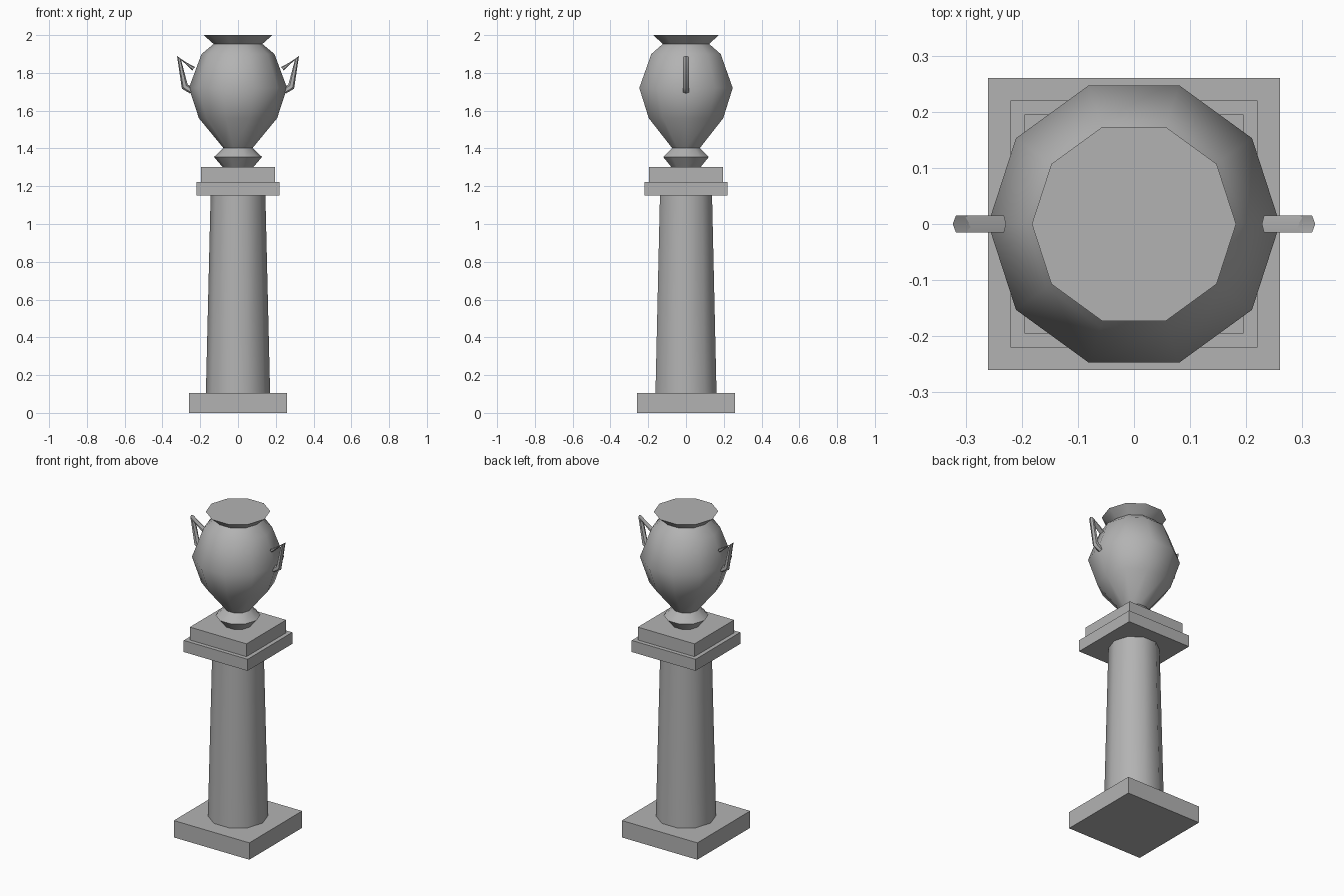
import bpy
import bmesh
from math import cos, sin, tau, radians
from mathutils import Vector

cube = bpy.data.objects.get("Cube")
if cube:
    bpy.data.objects.remove(cube)

stone = bpy.data.materials.new("grey_stone")
stone.use_nodes = True
grey = (0.45, 0.45, 0.45, 1)
stone.diffuse_color = grey
stone.node_tree.nodes["Principled BSDF"].inputs["Base Color"].default_value = grey


def finish(name, bm, smooth=True):
    bmesh.ops.recalc_face_normals(bm, faces=bm.faces)
    mesh = bpy.data.meshes.new(name)
    bm.to_mesh(mesh)
    bm.free()
    mesh.materials.append(stone)
    if smooth:
        mesh.shade_smooth()
        mesh.set_sharp_from_angle(angle=radians(45))
    obj = bpy.data.objects.new(name, mesh)
    bpy.context.scene.collection.objects.link(obj)
    return obj


def slab(name, half, low, high):
    bm = bmesh.new()
    bmesh.ops.create_cube(bm, size=1)
    bmesh.ops.scale(bm, vec=(2 * half, 2 * half, high - low), verts=bm.verts)
    bmesh.ops.translate(bm, vec=(0, 0, (low + high) / 2), verts=bm.verts)
    return finish(name, bm, smooth=False)


def loft(name, sides, sections):
    """Join rings given as (centre, axis u, axis v), capping both ends."""
    bm = bmesh.new()
    rings = []
    for centre, u, v in sections:
        angles = [tau * i / sides for i in range(sides)]
        rings.append([bm.verts.new(centre + u * cos(a) + v * sin(a)) for a in angles])
    for a, b in zip(rings, rings[1:]):
        for i in range(sides):
            j = (i + 1) % sides
            bm.faces.new((a[i], a[j], b[j], b[i]))
    bm.faces.new(rings[0])
    bm.faces.new(rings[-1])
    return finish(name, bm)


def turned(name, profile):
    return loft(name, 10, [(Vector((0, 0, z)), Vector((r, 0, 0)), Vector((0, r, 0)))
                           for r, z in profile])


# Pedestal
slab("base_plinth", 0.26, 0, 0.105)
turned("column_shaft", [(0.17, 0.105), (0.145, 1.15)])
slab("capital_lower", 0.22, 1.15, 1.222)
slab("capital_upper", 0.195, 1.222, 1.302)

# Urn with foot, body and flared rim
turned("urn", [(0.082, 1.302), (0.127, 1.355), (0.077, 1.402), (0.207, 1.56),
               (0.26, 1.72), (0.193, 1.90), (0.129, 1.953), (0.182, 2.0)])

# Angular handles: centre x, z and in-plane half thickness x, z
bends = [(0.235, 1.822, 0.007, -0.009), (0.312, 1.879, 0.011, 0.012),
         (0.282, 1.728, 0.015, -0.012), (0.246, 1.704, 0.008, -0.013)]
for side, label in ((1, "left"), (-1, "right")):
    loft(label + "_handle", 6,
         [(Vector((side * x, 0, z)), Vector((side * ux, 0, uz)), Vector((0, 0.017, 0)))
          for x, z, ux, uz in bends])
